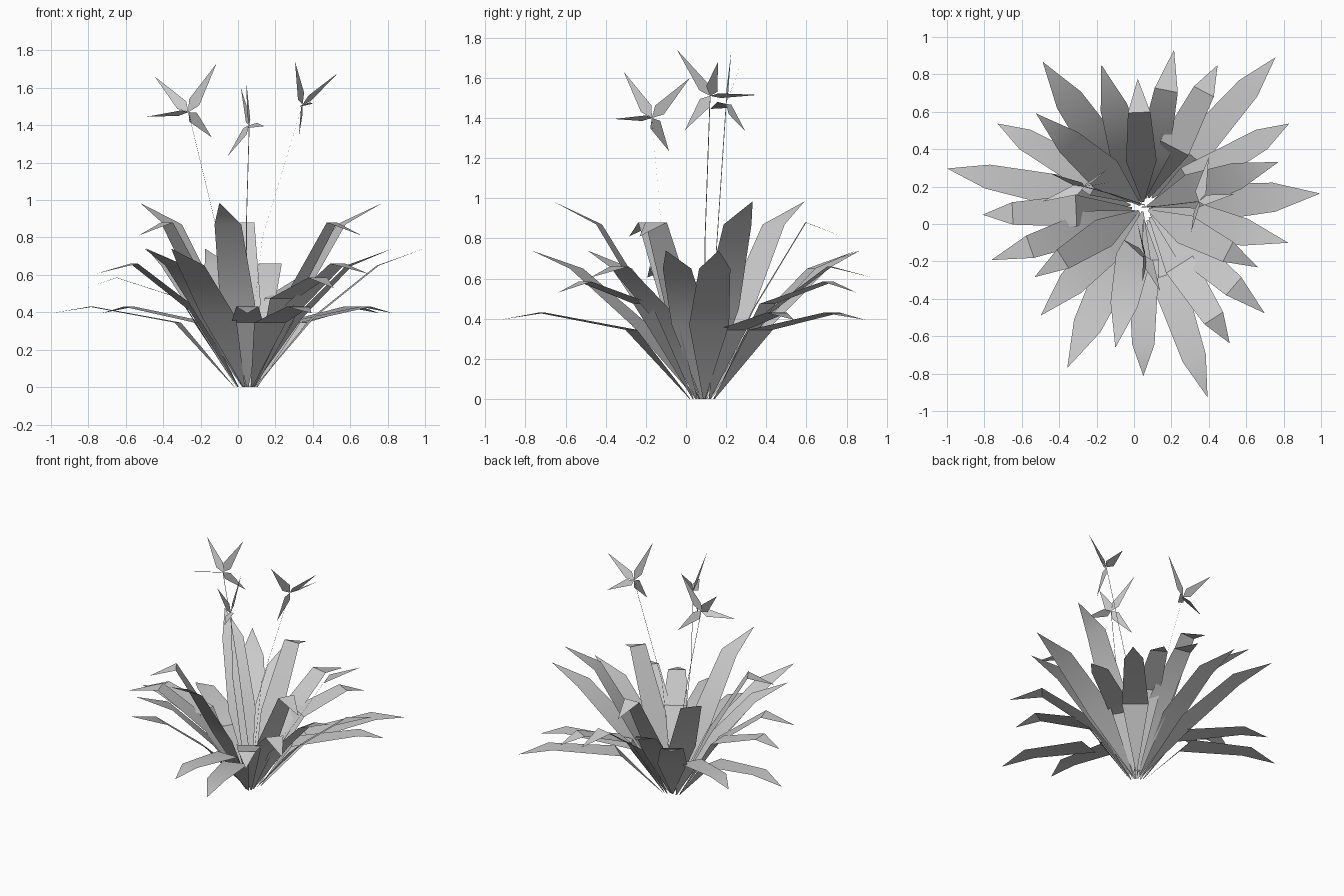
import bpy, math
from mathutils import Vector

if "Cube" in bpy.data.objects:
    bpy.data.objects.remove(bpy.data.objects["Cube"])

grey = bpy.data.materials.new("pale_grey")
grey.diffuse_color = (0.6, 0.6, 0.6, 1)
grey.use_nodes = True
grey.node_tree.nodes["Principled BSDF"].inputs["Base Color"].default_value = grey.diffuse_color

CENTRE = Vector((0.05, 0.087, 0))


def add_mesh(name, verts, faces, smooth=False):
    mesh = bpy.data.meshes.new(name)
    mesh.from_pydata([tuple(v) for v in verts], [], faces)
    mesh.materials.append(grey)
    obj = bpy.data.objects.new(name, mesh)
    bpy.context.collection.objects.link(obj)
    if smooth:
        bpy.ops.object.select_all(action='DESELECT')
        obj.select_set(True)
        bpy.context.view_layer.objects.active = obj
        bpy.ops.object.shade_smooth_by_angle(angle=math.radians(35))
    return obj


def leaf(name, angle, foot, lower, upper, tip, widths):
    """Flat strip: narrow foot, wide lower joint, fold, pointed tip. Joints are (radius, height)."""
    a = math.radians(angle)
    out = Vector((math.cos(a), math.sin(a), 0))
    side = Vector((-math.sin(a), math.cos(a), 0))
    verts = []
    for (r, z), half in zip(((foot, 0.0), lower, upper), (0.005, *widths)):
        mid = CENTRE + out * r + Vector((0, 0, z))
        verts += [mid - side * half, mid + side * half]
    verts.append(CENTRE + out * tip[0] + Vector((0, 0, tip[1])))
    add_mesh(name, verts, [(0, 2, 3, 1), (2, 4, 5, 3), (4, 6, 5)], True)


# Leaf kinds: angle, foot radius, lower joint, fold, tip, half widths; each repeats three times around
kinds = {
    "low_long_leaf": (168.7, 0.07, (0.38, 0.345), (0.85, 0.43), (1.07, 0.395), (0.09, 0.065)),
    "low_short_leaf": (150.0, 0.06, (0.28, 0.345), (0.73, 0.43), (0.90, 0.395), (0.085, 0.06)),
    "bent_leaf": (182.5, 0.06, (0.36, 0.475), (0.70, 0.585), (0.86, 0.53), (0.085, 0.06)),
    "middle_bent_leaf": (199.0, 0.05, (0.30, 0.41), (0.64, 0.66), (0.86, 0.605), (0.085, 0.063)),
    "tall_bent_leaf": (212.5, 0.03, (0.25, 0.45), (0.51, 0.88), (0.69, 0.81), (0.082, 0.06)),
    "tall_upright_leaf": (138.7, 0.02, (0.27, 0.45), (0.53, 0.87), (0.764, 0.985), (0.095, 0.073)),
    "upright_leaf": (226.4, 0.03, (0.28, 0.37), (0.56, 0.65), (0.797, 0.74), (0.095, 0.073)),
    "long_upright_leaf": (244.6, 0.04, (0.35, 0.37), (0.70, 0.65), (0.948, 0.74), (0.1, 0.078)),
}
for name, (angle, foot, lower, upper, tip, widths) in kinds.items():
    for k in range(3):
        leaf(f"{name}_{k + 1}", angle + 120 * k, foot, lower, upper, tip, widths)


def flower(index, foot, middle, heart, tips):
    foot, middle, heart = Vector(foot), Vector(middle), Vector(heart)
    tips = [Vector(t) for t in tips]
    axis = (tips[0] - tips[3]).cross(tips[1] - tips[2]).normalized()
    level = min(tips, key=lambda t: abs(t.z - heart.z))
    # Four kite-shaped petals, the level one lying nearly flat
    verts, faces = [], []
    for t in tips:
        d = t - heart
        across = Vector((0, 0, 1)) + axis * 0.5 if t is level else axis
        w = across.cross(d).normalized() * 0.032
        n = len(verts)
        verts += [heart, heart + d * 0.2 + w, t, heart + d * 0.2 - w]
        faces.append((n, n + 3, n + 2, n + 1))
    add_mesh(f"flower_{index}", verts, faces)
    # Thin ribbon stem
    out = heart - CENTRE
    w = Vector((-out.y, out.x, 0)).normalized() * 0.002
    verts = [p + s * w for p in (foot, middle, heart) for s in (-1, 1)]
    add_mesh(f"stem_{index}", verts, [(0, 1, 3, 2), (2, 3, 5, 4)])


flower(1, (0.06, 0.10, 0), (-0.12, 0.16, 0.87), (-0.265, 0.20, 1.47),
       [(-0.445, 0.27, 1.66), (-0.115, 0.225, 1.73), (-0.49, 0.12, 1.445), (-0.14, 0.295, 1.335)])
flower(2, (0.05, 0.04, 0), (0.045, -0.125, 0.88), (0.06, -0.17, 1.40),
       [(0.045, -0.31, 1.63), (0.015, 0.02, 1.60), (0.14, -0.36, 1.395), (-0.055, -0.085, 1.235)])
flower(3, (0.04, 0.09, 0), (0.13, 0.095, 0.80), (0.345, 0.12, 1.51),
       [(0.305, -0.045, 1.74), (0.535, 0.16, 1.68), (0.325, -0.005, 1.34), (0.40, 0.36, 1.515)])
